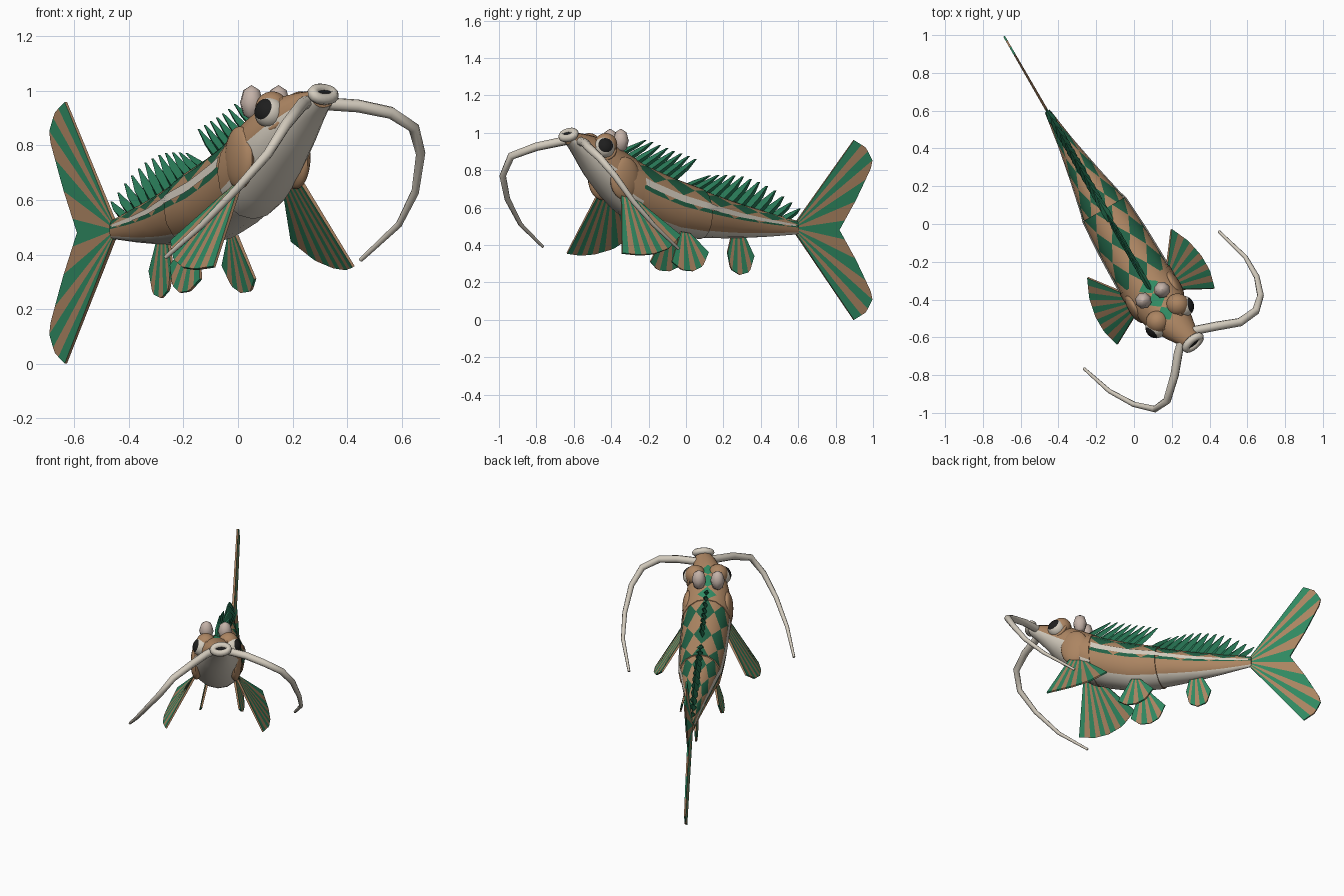
import bpy, math
from mathutils import Vector, Matrix

if "Cube" in bpy.data.objects:
    bpy.data.objects.remove(bpy.data.objects["Cube"])

# Fish frame: nose towards local -Y, turned 30 degrees in the world
M = Matrix.Translation((-0.114, 0, 0)) @ Matrix.Rotation(math.radians(30), 4, 'Z')

def lin(c):
    c /= 255
    return c / 12.92 if c < 0.04 else ((c + 0.055) / 1.055) ** 2.4

MATS = {}
for n, c in dict(tan_brown=(172, 133, 98), fin_green=(48, 138, 98), scale_green=(34, 98, 70),
                 dorsal_green=(40, 120, 86), cream=(212, 204, 190), horn_grey=(196, 178, 168),
                 black=(30, 30, 30)).items():
    MATS[n] = bpy.data.materials.new(n)
    MATS[n].diffuse_color = (*[lin(v) for v in c], 1)

def make(name, verts, faces, cols, local=True, angle=40):
    me = bpy.data.meshes.new(name)
    me.from_pydata([(M @ Vector(v)) if local else Vector(v) for v in verts], [], faces)
    cols = [cols] * len(faces) if isinstance(cols, str) else cols
    used = sorted(set(cols))
    for u in used:
        me.materials.append(MATS[u])
    for p, c in zip(me.polygons, cols):
        p.material_index = used.index(c)
    ob = bpy.data.objects.new(name, me)
    bpy.context.collection.objects.link(ob)
    bpy.ops.object.select_all(action='DESELECT')
    ob.select_set(True)
    bpy.context.view_layer.objects.active = ob
    bpy.ops.object.mode_set(mode='EDIT')
    bpy.ops.mesh.select_all(action='SELECT')
    bpy.ops.mesh.normals_make_consistent(inside=False)
    bpy.ops.object.mode_set(mode='OBJECT')
    bpy.ops.object.shade_smooth_by_angle(angle=math.radians(angle))
    return ob

# Body stations: Y, top z, bottom z, half width, sideways bend
BODY = [(-.78, 1.0, .96, .035, .06), (-.70, 1.0, .88, .07, .035), (-.60, .985, .755, .11, .012),
        (-.50, .955, .65, .135, .003), (-.40, .90, .565, .148, 0), (-.30, .845, .515, .148, 0),
        (-.10, .765, .45, .143, 0), (.10, .70, .43, .13, 0), (.30, .635, .43, .085, 0),
        (.50, .58, .44, .045, 0), (.69, .53, .455, .016, 0)]

def station(y):
    y = min(max(y, -.78), .69)
    for a, b in zip(BODY, BODY[1:]):
        if y <= b[0]:
            t = (y - a[0]) / (b[0] - a[0])
            return [p + (q - p) * t for p, q in zip(a, b)]

def surf(y, ang, k=1.0):
    _, top, bot, hw, bx = station(y)
    return (bx + k * hw * math.sin(ang), y, (top + bot) / 2 + k * (top - bot) / 2 * math.cos(ang))

N = 16
def loft(name, y0, y1, n, k, rule):
    """Skin split into diamonds; each triangle takes the colour of its diamond centre."""
    ys = [y0 + (y1 - y0) * i / n for i in range(n + 1)]
    verts = [surf(y, 2 * math.pi * j / N, k) for y in ys for j in range(N)]
    faces, cols = [], []
    for i in range(n):
        for j in range(N):
            a, b, c, d = (i, j), (i, j + 1), (i + 1, j + 1), (i + 1, j)
            tris = [((a, b, c), b), ((a, c, d), d)] if (i + j) % 2 == 0 else [((a, b, d), a), ((b, c, d), c)]
            for tri, (ci, cj) in tris:
                faces.append([p * N + q % N for p, q in tri])
                cols.append(rule(ci, min(cj, N - cj), min(j, N - 1 - j), ys[i]))
    faces += [list(range(N)), list(range(n * N, n * N + N))]
    cols += ['tan_brown'] * 2
    make(name, verts, faces, cols)

def scales(i, j, row, y):
    if row >= 6:
        return 'cream'
    return 'scale_green' if i % 2 and row < 4 else 'tan_brown'

def head_skin(i, j, row, y):
    if row >= (4 if y < -.5 else 5):
        return 'cream'
    return 'fin_green' if i >= 5 and i % 2 and j == 0 else 'tan_brown'

loft('head', -.76, -.34, 10, 1.03, head_skin)
loft('front_body', -.36, .09, 5, 1.0, scales)
loft('rear_body', .07, .69, 7, .95, scales)

# Pale side stripes
for s, side in ((1, 'right'), (-1, 'left')):
    v, n = [], 24
    for i in range(n + 1):
        y = -.33 + i / n
        k = (1.0 if y < .09 else .95) + .03
        v += [surf(y, s * math.radians(a), k) for a in (68, 82)]
    make(side + '_side_stripe', v, [(2*i, 2*i+1, 2*i+3, 2*i+2) for i in range(n)], 'cream')

def tube(name, path, radii, col, closed=False, local=True, sides=8):
    path = [Vector(p) for p in path]
    n, verts, faces = len(path), [], []
    for i, p in enumerate(path):
        if closed:
            d = path[(i + 1) % n] - path[i - 1]
        else:
            d = path[min(i + 1, n - 1)] - path[max(i - 1, 0)]
        d.normalize()
        ref = Vector((.31, .23, .92)) if i == 0 else u
        u = (ref - d * ref.dot(d)).normalized()
        w = d.cross(u)
        for j in range(sides):
            a = 2 * math.pi * j / sides
            verts.append(p + radii[i] * (u * math.cos(a) + w * math.sin(a)))
    for i in range(n if closed else n - 1):
        for j in range(sides):
            k, q = (i + 1) % n, (j + 1) % sides
            faces.append((i*sides+j, i*sides+q, k*sides+q, k*sides+j))
    if not closed:
        faces += [list(range(sides)), list(range((n-1)*sides, n*sides))]
    make(name, verts, faces, col, local, 60)

def ball(name, centre, r, col, axis=(0, 0, 1), seg=20, rings=16, cap=0, angle=40):
    """Ball with its pole along an axis; the first rings can be a black cap."""
    q = Vector(axis).to_track_quat('Z', 'Y')
    verts, faces, cols = [], [], []
    for i in range(rings + 1):
        t = math.pi * min(max(i / rings, .01), .99)
        for j in range(seg):
            a = 2 * math.pi * j / seg
            p = Vector((r[0]*math.sin(t)*math.cos(a), r[1]*math.sin(t)*math.sin(a), r[2]*math.cos(t)))
            verts.append(Vector(centre) + q @ p)
    for i in range(rings):
        for j in range(seg):
            k = (j + 1) % seg
            faces.append((i*seg+j, i*seg+k, (i+1)*seg+k, (i+1)*seg+j))
            cols.append('black' if i < cap else col)
    faces += [list(range(seg)), list(range(rings*seg, rings*seg+seg))]
    cols += ['black' if cap else col, col]
    make(name, verts, faces, cols, angle=angle)

# Lips and mouth opening
mouth, across, up = Vector((.055, -.757, .988)), Vector((.98, .17, 0)), Vector((0, .66, .75))
out = across.cross(up) * .012
ell = lambda f: [mouth + f * (across * .048 * math.cos(a) + up * .025 * math.sin(a))
                 for a in (2 * math.pi * i / 16 for i in range(16))]
tube('lips', ell(1), [.021] * 16, 'cream', True)
make('mouth_opening', [p + out for p in ell(.75)], [list(range(16))], 'black')

# Eyes, lids, cheeks and horns
for s, side in ((1, 'right'), (-1, 'left')):
    c, d = Vector((.016 + s * .09, -.578 + s * .012, .92)), Vector((s * .85, -.28, .32)).normalized()
    ball(side + '_eye', c, (.057,) * 3, 'cream', d, cap=4)
    q = d.to_track_quat('Z', 'Y')
    ball(side + '_eye_socket', c + Vector((-s * .022, .022, .016)), (.062,) * 3, 'tan_brown')
    tube(side + '_eyelid', [c - d * .008 + q @ Vector((.06 * math.cos(a), .06 * math.sin(a), 0))
         for a in (2 * math.pi * i / 20 for i in range(20))], [.011] * 20, 'tan_brown', True)
    ball(side + '_gill_cover', (s * .118, -.445, .755), (.037, .09, .115), 'tan_brown')
    ball(side + '_horn', (s * .057 - .004, -.433, .957), (.044, .044, .064), 'horn_grey',
         seg=8, rings=4, angle=60)

# Long whiskers, given directly in world space
R = [.024, .024, .023, .021, .018, .015, .012, .008]
tube('right_whisker', [(.29, -.57, .955), (.44, -.54, .945), (.56, -.52, .92), (.645, -.46, .865),
     (.67, -.38, .77), (.65, -.28, .63), (.59, -.175, .51), (.45, -.04, .38)], R, 'cream', local=False)
tube('left_whisker', [(.26, -.60, .965), (.235, -.68, .95), (.215, -.80, .925), (.175, -.935, .875),
     (.11, -.98, .77), (0, -.955, .645), (-.13, -.885, .51), (-.265, -.765, .39)], R, 'cream', local=False)

def along(pts, t):
    f = t * (len(pts) - 1)
    i = min(int(f), len(pts) - 2)
    return Vector(pts[i]).lerp(Vector(pts[i + 1]), f - i)

def fan(name, base, outer, n, th=.007):
    """Thin striped fin from a short base edge to an outer edge."""
    b0, b1 = Vector(base[0]), Vector(base[1])
    nrm = (along(outer, .5) - (b0 + b1) / 2).cross(Vector(outer[-1]) - Vector(outer[0])).normalized()
    verts, faces, cols = [], [], []
    for i in range(2 * n + 1):
        b, o = along(base, i / n / 2), along(outer, i / n / 2)
        verts += [b + nrm * th, b - nrm * th, o + nrm * th * .7, o - nrm * th * .7]
    for i in range(2 * n):
        k, m = 4 * i, 4 * i + 4
        faces += [(k, m, m+2, k+2), (k+1, k+3, m+3, m+1), (k+2, m+2, m+3, k+3), (k, k+1, m+1, m)]
        cols += ['tan_brown' if i // 2 % 2 else 'fin_green'] * 4
    faces += [(0, 2, 3, 1), (8*n, 8*n+1, 8*n+3, 8*n+2)]
    make(name, verts, faces, cols + ['tan_brown'] * 2, angle=30)

# Tail fin
lobe = [(1.035, .96), (1.11, .92), (1.155, .84), (1.05, .645), (.945, .48)]
fan('tail_fin', [(0, .68, .525), (0, .68, .455)],
    [(0, y, z) for y, z in lobe] + [(0, y, .96 - z) for y, z in lobe[-2::-1]], 13)

# Paired lower fins
for s, side in ((1, 'right'), (-1, 'left')):
    mir = lambda pts: [(s * x, y, z) for x, y, z in pts]
    fan(side + '_pectoral_fin', mir([(.12, -.47, .68), (.12, -.36, .63)]),
        mir([(.295, -.565, .355), (.32, -.47, .345), (.32, -.38, .352), (.30, -.28, .38), (.255, -.18, .45)]), 11)
    fan(side + '_pelvic_fin', mir([(.08, -.08, .47), (.08, -.02, .46)]),
        mir([(.115, -.155, .31), (.13, -.10, .265), (.13, -.03, .26), (.125, .03, .285), (.11, .075, .36)]), 7)
fan('anal_fin', [(0, .28, .45), (0, .36, .45)],
    [(0, .255, .36), (0, .275, .27), (0, .33, .24), (0, .39, .255), (0, .42, .34)], 7)

# Swept-back dorsal spines
def spines(name, y0, y1, n, wide, back, rise):
    verts, faces = [], []
    for i in range(n):
        t = i / (n - 1)
        y = y0 + (y1 - y0) * t
        z, o = station(y)[1] - .02, len(verts)
        for f, ln, w in ((0, .042, wide * .7), (.5, .036, wide), (1, .008, .003)):
            c = Vector((0, y + back(t) * f, z + (rise(t) + .02) * f))
            verts += [c + Vector(p) for p in ((0, -ln, 0), (w, 0, 0), (0, ln, 0), (-w, 0, 0))]
        for r in (0, 4):
            faces += [(o+r+j, o+r+(j+1) % 4, o+r+4+(j+1) % 4, o+r+4+j) for j in range(4)]
        faces += [(o, o+1, o+2, o+3), (o+8, o+9, o+10, o+11)]
    make(name, verts, faces, 'dorsal_green', angle=20)

spines('front_dorsal_fin', -.41, -.10, 8, .016, lambda t: .16, lambda t: .055 + .04 * t ** .5)
spines('rear_dorsal_fin', .0, .60, 12, .022, lambda t: .15 - .05 * t,
       lambda t: .04 + .07 * math.sin(math.pi * t))

for m in bpy.data.materials:
    if m.users and not m.is_grease_pencil:
        m.use_nodes = True
        m.node_tree.nodes["Principled BSDF"].inputs["Base Color"].default_value = m.diffuse_color
